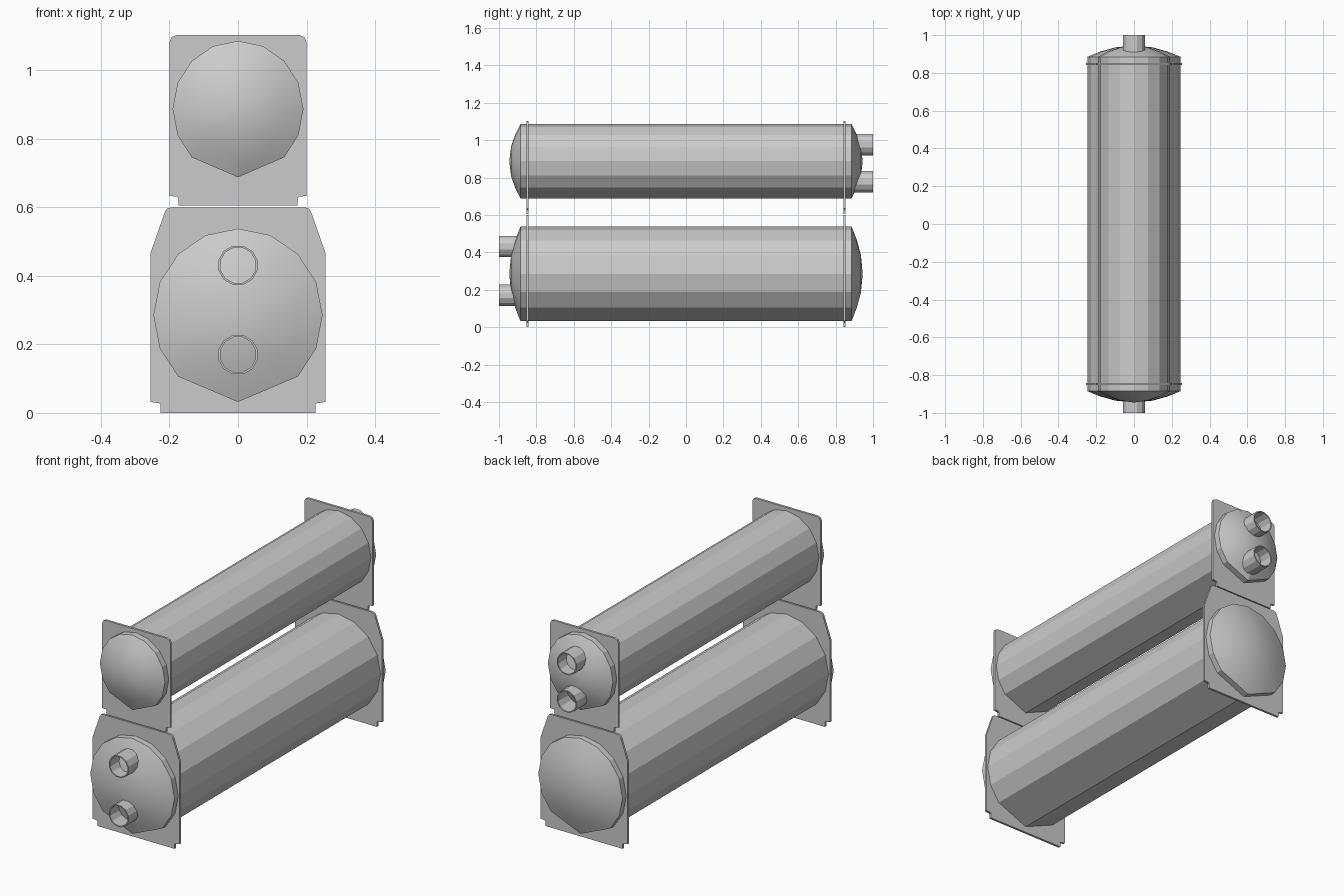
import bpy, bmesh
from math import sin, cos, pi, radians

if "Cube" in bpy.data.objects:
    bpy.data.objects.remove(bpy.data.objects["Cube"])


def finish(name, bm, smooth_angle=None):
    bmesh.ops.recalc_face_normals(bm, faces=bm.faces)
    mesh = bpy.data.meshes.new(name)
    bm.to_mesh(mesh)
    bm.free()
    ob = bpy.data.objects.new(name, mesh)
    bpy.context.collection.objects.link(ob)
    if smooth_angle:
        bpy.ops.object.select_all(action='DESELECT')
        ob.select_set(True)
        bpy.context.view_layer.objects.active = ob
        bpy.ops.object.shade_smooth_by_angle(angle=radians(smooth_angle))
    return ob


def loft(bm, rings):
    for a, b in zip(rings, rings[1:]):
        for i in range(len(a)):
            j = (i + 1) % len(a)
            bm.faces.new((a[i], a[j], b[j], b[i]))


def vessel(name, rx, rz, zc):
    """Faceted shell with shallow domed ends."""
    # 16 divisions with one wide facet each side of the bottom
    angles = [i * pi / 8 for i in range(16) if i not in (7, 9)]
    half = [(0.885, 1), (0.913, 0.72), (0.935, 0.4)]
    profile = [(-y, s) for y, s in reversed(half)] + half
    bm = bmesh.new()
    rings = [[bm.verts.new((rx * s * sin(a), y, zc + rz * s * cos(a))) for a in angles]
             for y, s in profile]
    loft(bm, rings)
    for ring, y in ((rings[0], -0.945), (rings[-1], 0.945)):
        tip = bm.verts.new((0, y, zc))
        for i in range(len(ring)):
            bm.faces.new((ring[i], ring[(i + 1) % len(ring)], tip))
    finish(name, bm, 21)


def plate(name, half_outline, y):
    """Support plate: half outline mirrored in x, extruded along y."""
    pts = half_outline + [(-x, z) for x, z in reversed(half_outline)]
    bm = bmesh.new()
    face = bm.faces.new([bm.verts.new((x, y - 0.006, z)) for x, z in pts])
    ext = bmesh.ops.extrude_face_region(bm, geom=[face])
    bmesh.ops.translate(bm, vec=(0, 0.012, 0),
                        verts=[v for v in ext['geom'] if isinstance(v, bmesh.types.BMVert)])
    finish(name, bm)


def nozzle(name, zc, side):
    """Open pipe stub with a wall thickness."""
    bm = bmesh.new()
    rings = [[bm.verts.new((r * sin(a), y * side, zc + r * cos(a)))
              for a in [(i + 0.5) * pi / 6 for i in range(12)]]
             for r, y in ((0.059, 0.888), (0.059, 1.0), (0.053, 1.0), (0.053, 0.888))]
    loft(bm, rings + rings[:1])
    finish(name, bm)


# Shells
vessel("lower_vessel", 0.247, 0.253, 0.285)
vessel("upper_vessel", 0.191, 0.199, 0.887)

# End support plates
lower = [(0.226, 0), (0.226, 0.025), (0.229, 0.028), (0.255, 0.032), (0.255, 0.468),
         (0.213, 0.588), (0.207, 0.596), (0.195, 0.6)]
upper = [(0.174, 0.605), (0.174, 0.627), (0.178, 0.631), (0.2, 0.634), (0.2, 1.083),
         (0.194, 1.097), (0.18, 1.103)]
for tag, y in (("front", -0.847), ("back", 0.847)):
    plate("lower_plate_" + tag, lower, y)
    plate("upper_plate_" + tag, upper, y)

# Pipe connections
for i, z in enumerate((0.17, 0.431)):
    nozzle(f"lower_nozzle_{i + 1}", z, -1)
for i, z in enumerate((0.777, 0.976)):
    nozzle(f"upper_nozzle_{i + 1}", z, 1)
